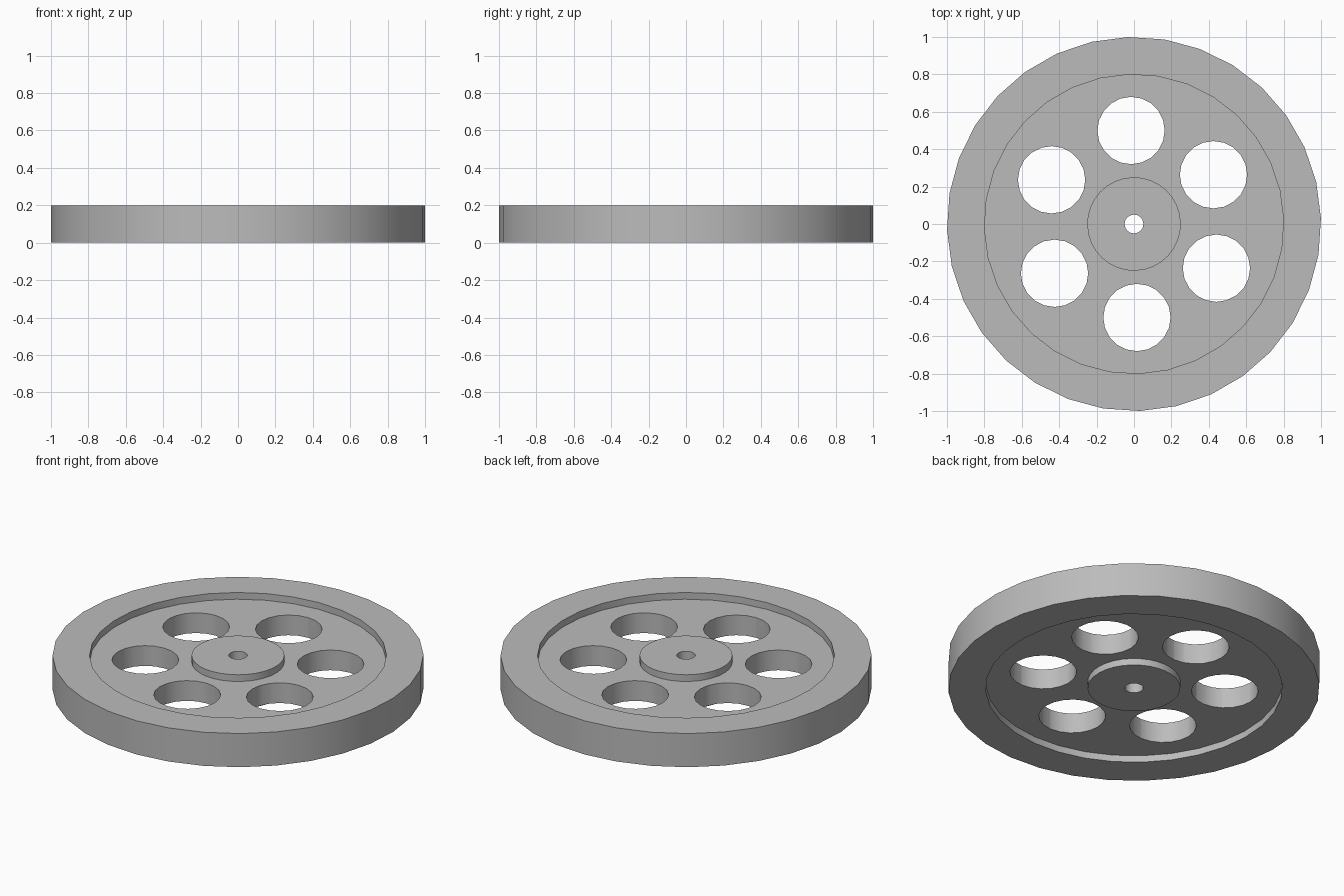
import bpy, bmesh, math

cube = bpy.data.objects.get("Cube")
if cube:
    bpy.data.objects.remove(cube, do_unlink=True)

TURN = math.radians(1.8)

grey = bpy.data.materials.new("metal_grey")
grey.use_nodes = True
grey.diffuse_color = (0.5, 0.5, 0.5, 1)
grey.node_tree.nodes["Principled BSDF"].inputs["Base Color"].default_value = (0.5, 0.5, 0.5, 1)


def lathe(name, profile, sides):
    """Turn a closed (radius, z) profile around the z axis."""
    bm = bmesh.new()
    rings = []
    for i in range(sides):
        a = TURN + math.tau * i / sides
        rings.append([bm.verts.new((r * math.cos(a), r * math.sin(a), z)) for r, z in profile])
    n = len(profile)
    for i, ring in enumerate(rings):
        nxt = rings[(i + 1) % sides]
        for j in range(n):
            k = (j + 1) % n
            bm.faces.new((ring[j], nxt[j], nxt[k], ring[k]))
    bmesh.ops.recalc_face_normals(bm, faces=bm.faces)
    mesh = bpy.data.meshes.new(name)
    bm.to_mesh(mesh)
    bm.free()
    mesh.materials.append(grey)
    obj = bpy.data.objects.new(name, mesh)
    bpy.context.collection.objects.link(obj)
    return obj


# Wheel: bored hub, thin web and full-height rim, the same on both sides
upper = [(0.05, 0.2), (0.25, 0.2), (0.25, 0.16), (0.8, 0.16), (0.8, 0.2), (1, 0.2)]
lower = [(r, 0.2 - z) for r, z in reversed(upper)]
wheel = lathe("wheel", upper + lower, 32)

# Six round lightening holes through the web
bm = bmesh.new()
for i in range(6):
    a = TURN + math.radians(30 + 60 * i)
    made = bmesh.ops.create_cone(bm, cap_ends=True, segments=20, radius1=0.18, radius2=0.18, depth=0.4)
    bmesh.ops.translate(bm, verts=made["verts"], vec=(0.5 * math.cos(a), 0.5 * math.sin(a), 0.1))
mesh = bpy.data.meshes.new("hole_cutter")
bm.to_mesh(mesh)
bm.free()
mesh.materials.append(grey)
cutter = bpy.data.objects.new("hole_cutter", mesh)
bpy.context.collection.objects.link(cutter)

bpy.context.view_layer.objects.active = wheel
wheel.select_set(True)
cut = wheel.modifiers.new("holes", "BOOLEAN")
cut.operation = "DIFFERENCE"
cut.solver = "EXACT"
cut.object = cutter
bpy.ops.object.modifier_apply(modifier=cut.name)
bpy.data.objects.remove(cutter, do_unlink=True)

# Round walls shade smoothly, rims of the steps stay crisp
bpy.ops.object.shade_smooth_by_angle(angle=math.radians(35))
